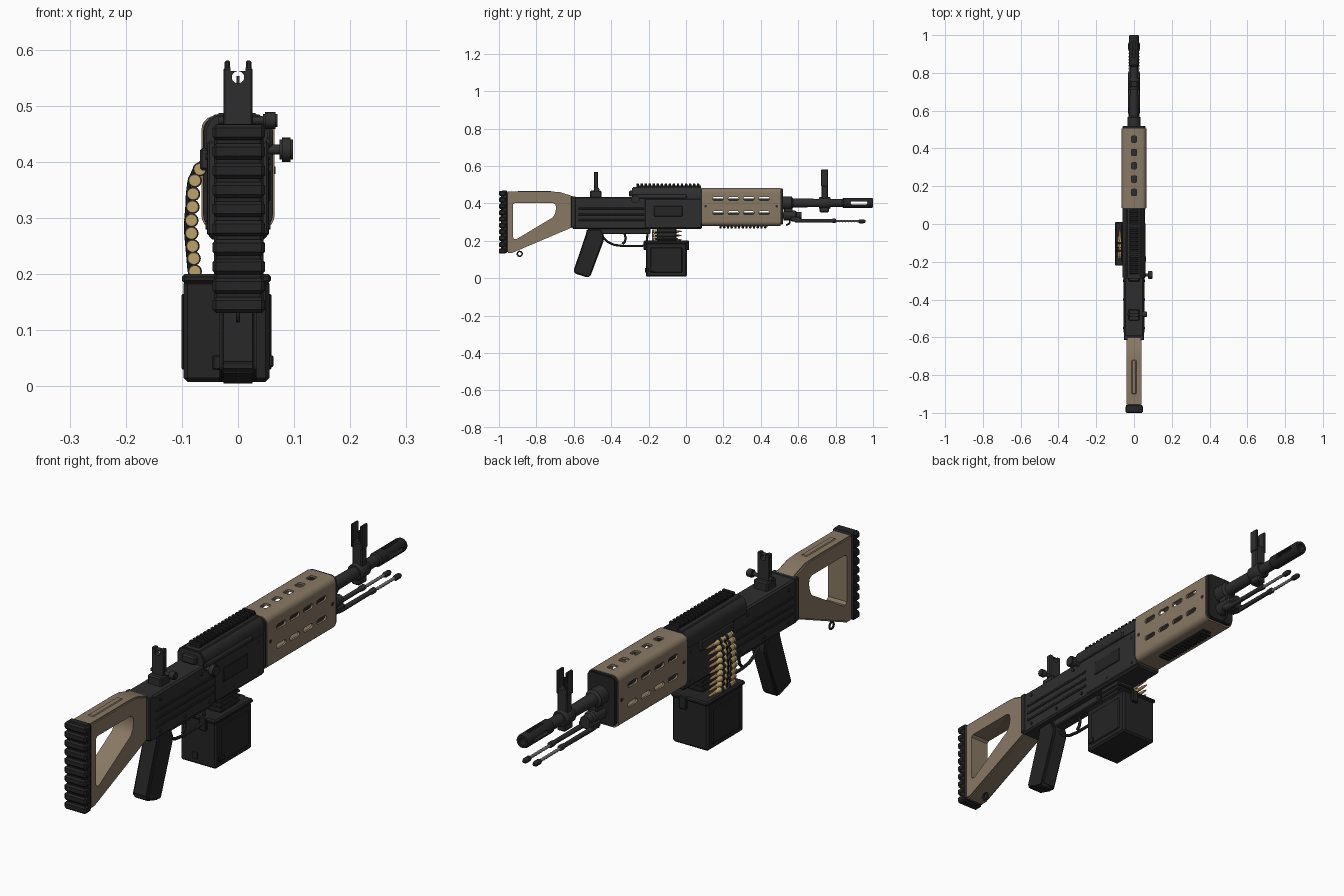
import bpy, bmesh, math
from mathutils import Vector

if "Cube" in bpy.data.objects:
    bpy.data.objects.remove(bpy.data.objects["Cube"])


def material(name, c):
    m = bpy.data.materials.new(name)
    m.diffuse_color = (*c, 1)
    m.use_nodes = True
    m.node_tree.nodes["Principled BSDF"].inputs["Base Color"].default_value = m.diffuse_color
    return m


DARK = material("dark gunmetal", (0.027, 0.027, 0.028))
BLACK = material("black polymer", (0.018, 0.018, 0.019))
TAN = material("tan polymer", (0.25, 0.19, 0.127))
BRASS = material("brass", (0.50, 0.36, 0.15))
COPPER = material("copper", (0.36, 0.20, 0.09))
STEEL = material("grey steel", (0.16, 0.16, 0.16))


def finish(name, bm, mat, bev=0.0, seg=2):
    bmesh.ops.recalc_face_normals(bm, faces=bm.faces[:])
    if bev:
        es = [e for e in bm.edges if e.is_manifold and e.calc_face_angle(0) > 0.6]
        bmesh.ops.bevel(bm, geom=es, offset=bev, segments=seg, affect='EDGES', clamp_overlap=True)
    me = bpy.data.meshes.new(name)
    bm.to_mesh(me)
    bm.free()
    me.materials.append(mat)
    ob = bpy.data.objects.new(name, me)
    bpy.context.collection.objects.link(ob)
    return ob


def prism(name, pts, a, b, mat, axis='x', bev=0.0, seg=2):
    """Extrude a 2D outline from a to b along an axis."""
    put = {'x': lambda p, d: (d, p[0], p[1]), 'y': lambda p, d: (p[0], d, p[1]),
           'z': lambda p, d: (p[0], p[1], d)}[axis]
    bm = bmesh.new()
    A = [bm.verts.new(put(p, a)) for p in pts]
    B = [bm.verts.new(put(p, b)) for p in pts]
    bm.faces.new(A)
    bm.faces.new(B[::-1])
    for i in range(len(pts)):
        j = (i + 1) % len(pts)
        bm.faces.new((A[i], B[i], B[j], A[j]))
    return finish(name, bm, mat, bev, seg)


def box(name, x0, x1, y0, y1, z0, z1, mat, bev=0.003):
    return prism(name, [(y0, z0), (y1, z0), (y1, z1), (y0, z1)], x0, x1, mat, 'x', bev, 1)


def lathe(name, x, z, prof, mat, n=24):
    """Round part along y from (y, radius) pairs."""
    bm = bmesh.new()
    rings = [[bm.verts.new((x + r * math.cos(t * math.tau / n), y, z + r * math.sin(t * math.tau / n)))
              for t in range(n)] for y, r in prof]
    for R, S in zip(rings, rings[1:]):
        for i in range(n):
            bm.faces.new((R[i], R[(i + 1) % n], S[(i + 1) % n], S[i]))
    bm.faces.new(rings[0])
    bm.faces.new(rings[-1])
    return finish(name, bm, mat)


def circle(u, v, r, n=16):
    return [(u + r * math.cos(i * math.tau / n), v + r * math.sin(i * math.tau / n)) for i in range(n)]


def rounded(u, v, hw, hh, r, n=5):
    """Rounded rectangle outline centred on (u, v)."""
    return [(u + sx * (hw - r) + r * math.cos(a), v + sy * (hh - r) + r * math.sin(a))
            for k, (sx, sy) in enumerate([(1, 1), (-1, 1), (-1, -1), (1, -1)])
            for a in [(k + i / n) * math.pi / 2 for i in range(n + 1)]]


def activate(obs):
    bpy.ops.object.select_all(action='DESELECT')
    for o in obs:
        o.select_set(True)
    bpy.context.view_layer.objects.active = obs[0]


def cut(ob, cutters):
    for c in cutters:
        m = ob.modifiers.new("cut", 'BOOLEAN')
        m.operation, m.solver, m.object = 'DIFFERENCE', 'EXACT', c
        activate([ob])
        bpy.ops.object.modifier_apply(modifier=m.name)
        bpy.data.objects.remove(c)


def join(name, obs):
    activate(obs)
    bpy.ops.object.join()
    obs[0].name = name
    return obs[0]


def tube(name, pts, r, mat, cyclic=False):
    cu = bpy.data.curves.new(name, 'CURVE')
    cu.dimensions, cu.bevel_depth, cu.bevel_resolution, cu.use_fill_caps = '3D', r, 2, True
    s = cu.splines.new('POLY')
    s.points.add(len(pts) - 1)
    s.use_cyclic_u = cyclic
    for p, q in zip(s.points, pts):
        p.co = (*q, 1)
    cu.materials.append(mat)
    ob = bpy.data.objects.new(name, cu)
    bpy.context.collection.objects.link(ob)
    activate([ob])
    bpy.ops.object.convert(target='MESH')
    return bpy.context.object


# Butt pad with horizontal ridges
pad = [box("pad", -.043, .045, -.988, -.955, .135, .468, BLACK, .006)]
pad += [box("ridge", -.045, .048, -1, -.962, .131 + i * .0342, .159 + i * .0342, BLACK, .006) for i in range(10)]
join("butt_pad", pad)

# Skeleton stock with a triangular opening
stock = prism("stock", [(-.958, .135), (-.93, .135), (-.6, .275), (-.594, .275), (-.594, .433), (-.62, .443),
                        (-.674, .46), (-.72, .463), (-.958, .463)], -.04, .04, TAN, bev=.009)
cut(stock, [prism("hole", [(-.915, .402), (-.925, .394), (-.925, .218), (-.917, .208), (-.905, .209), (-.712, .325),
                           (-.70, .345), (-.694, .375), (-.698, .393), (-.712, .402)], -.1, .1, TAN)])
box("stock_top_strap", -.012, .012, -.9, -.72, .459, .466, TAN)
tube("rear_sling_loop", [(0, *p) for p in circle(-.889, .13, .013)], .004, DARK, True)

# Receiver, ribs, rivets
box("receiver", -.052, .052, -.608, .085, .262, .435, DARK, .006)
box("receiver_rear_plate", -.054, .054, -.615, -.59, .27, .437, DARK)
box("receiver_front_body", -.055, .055, -.22, .085, .268, .425, DARK, .004)
ribs = [box("rib", s * .05, s * .0555, -.575, -.225, z - .005, z + .005, DARK, .002)
        for s in (-1, 1) for z in (.31, .34, .372)]
join("receiver_ribs", ribs)
rivets = [prism("rivet", circle(y, z, .006, 10), s * .05, s * .0575, DARK)
          for s in (-1, 1) for y, z in ((-.55, .285), (-.4, .285), (-.25, .285), (-.1, .29), (.05, .29), (.05, .4),
                                        (-.55, .41), (-.3, .41))]
join("receiver_rivets", rivets)
box("ejection_port_cover", .05, .058, -.17, -.02, .33, .385, BLACK, .002)

# Feed cover, hinge, latch and top rail
prism("feed_cover", [(-.06, .42), (.055, .42), (.057, .455), (.047, .477), (.035, .487), (-.038, .487), (-.052, .477),
                     (-.06, .46)], -.288, .083, DARK, 'y', .004)
lathe("cover_side_roll", .049, .436, [(-.285, .008), (-.28, .013), (.0, .013), (.005, .008)], DARK, 16)
box("cover_latch", -.03, .03, -.305, -.28, .437, .468, DARK, .005)
box("feed_tray", -.068, -.03, -.2, .0, .385, .425, DARK, .004)


def rail(name, y0, y1, z0, zm, z1, hw, n):
    p = (y1 - y0) / n
    lo, hi = sorted((z0, zm))
    parts = [box("bar", -hw * .8, hw * .8, y0, y1, lo, hi, BLACK, 0)]
    lo, hi = sorted((zm, z1))
    parts += [box("tooth", -hw, hw, y0 + i * p, y0 + (i + .6) * p, lo - .001, hi, BLACK, .002) for i in range(n)]
    join(name, parts)


rail("top_rail", -.265, .08, .485, .495, .506, .025, 16)
rail("lower_rail", .178, .438, .284, .276, .267, .025, 13)

# Charging handle on the right
lathe_parts = [prism("stem", circle(-.27, .422, .009), .04, .08, DARK),
               prism("knob", circle(-.27, .422, .022), .074, .098, DARK, bev=.004)]
join("charging_handle", lathe_parts)

# Rear sight
leaf = box("rear_sight_leaf", -.026, .026, -.492, -.470, .445, .568, DARK, .003)
cut(leaf, [prism("peep", circle(0, .551, .011), -.6, -.4, DARK, 'y'),
           box("notch", -.013, .013, -.6, -.4, .562, .6, DARK, 0)])
box("rear_sight_base", -.03, .03, -.512, -.452, .43, .468, DARK, .005)
join("rear_sight_knob", [prism("s", circle(-.478, .474, .007), -.035, .06, DARK),
                         prism("k", circle(-.478, .474, .015, 12), .045, .07, DARK, bev=.003)])

# Hollow vented handguard
guard = prism("handguard", rounded(0, .381, .065, .101, .024), .085, .505, TAN, 'y')
slots = [prism("bore", rounded(0, .381, .057, .093, .018), 0, .6, TAN, 'y')]
for i in range(4):
    slots += [prism("slot", rounded(.172 + i * .082, z, .029, .0095, .0094), -.1, .1, TAN) for z in (.425, .349)]
slots += [prism("vent", rounded(0, .167 + i * .0705, .014, .017, .006), .44, .55, TAN, 'z') for i in range(5)]
cut(guard, slots)
prism("handguard_front_cap", rounded(0, .383, .061, .097, .022), .495, .518, BLACK, 'y', .003)
prism("handguard_rear_ring", rounded(0, .381, .062, .098, .022), .078, .092, BLACK, 'y')
join("handguard_screws", [prism("screw", circle(y, z, .007, 10), s * .06, s * .067, DARK)
                          for s in (-1, 1) for y, z in ((.105, .385), (.485, .385))])

# Barrel, gas tube and slotted muzzle
lathe("barrel", 0, .402, [(.05, .024), (.515, .024), (.515, .034), (.565, .034), (.572, .024), (.72, .022),
                          (.845, .021)], DARK)
muzzle = lathe("muzzle", 0, .402, [(.835, .021), (.842, .027), (.99, .027), (1, .024)], BLACK)
cut(muzzle, [lathe("bore", 0, .402, [(.86, .014), (1.1, .014)], BLACK, 16),
             prism("slot_x", rounded(.925, .402, .045, .008, .0079), -.1, .1, BLACK),
             prism("slot_z", rounded(0, .925, .008, .045, .0079), .41, .6, BLACK, 'z')])
lathe("gas_tube", 0, .335, [(.08, .016), (.52, .016), (.52, .026), (.585, .026), (.59, .02), (.618, .02)], DARK, 18)
box("gas_block", -.016, .016, .525, .57, .33, .40, DARK, .004)

# Front sight with two ears
lathe("front_sight_collar", 0, .402, [(.71, .028), (.715, .031), (.768, .031), (.773, .028)], DARK)
box("front_sight_foot", -.018, .018, .715, .765, .352, .39, DARK, .005)
box("front_sight_stem", -.021, .021, .725, .758, .42, .515, DARK, .004)
join("front_sight_ears", [box("ear", s * .019 - .005, s * .019 + .005, .722, .76, .49, .581, DARK, .003)
                          for s in (-1, 1)])
box("front_sight_post", -.0025, .0025, .738, .744, .51, .553, DARK, 0)

# Folded bipod
box("bipod_mount", -.03, .03, .56, .615, .302, .328, DARK, .005)
tube("front_sling_loop", [(0, .53, .32), (0, .555, .315), (0, .553, .292), (0, .535, .283)], .005, DARK)
for s, side in ((-1, "left"), (1, "right")):
    lathe("bipod_leg_" + side, s * .022, .307, [(.58, .008), (.6, .0095), (.77, .0085), (.785, .011), (.80, .011),
                                               (.803, .006)], DARK, 12)
    prof = [(.79 + i * .008, (.0065, .0048)[i % 2]) for i in range(18)]
    lathe("bipod_rod_" + side, s * .022, .305, prof, STEEL, 12)
    lathe("bipod_foot_" + side, s * .022, .304, [(.922, .007), (.928, .0105), (.95, .0105), (.96, .006)], BLACK, 12)

# Pistol grip, trigger and guard
prism("pistol_grip", [(-.53, .265), (-.535, .235), (-.602, .038), (-.596, .025), (-.525, .003), (-.512, .008),
                      (-.44, .2), (-.438, .225), (-.455, .265)], -.033, .033, BLACK, bev=.016, seg=3)
box("trigger_housing", -.024, .024, -.5, -.19, .235, .268, DARK, .004)
tube("trigger_guard", [(0, -.45, .225), (0, -.42, .195), (0, -.385, .178), (0, -.34, .172), (0, -.235, .172),
                       (0, -.212, .18), (0, -.205, .24)], .006, DARK)
tube("trigger", [(0, -.33, .24), (0, -.322, .215), (0, -.327, .195), (0, -.34, .182)], .006, DARK)

# Ammunition box, lid, neck and fittings
box("ammo_box", -.097, .056, -.215, .005, .008, .19, BLACK, .007)
box("ammo_box_lid", -.1, .059, -.221, .011, .184, .2, BLACK, .005)
join("ammo_box_panels", [box("panel", x0, x1, -.19, -.02, .03, .165, BLACK, .003) for x0, x1 in ((-.101, -.09), (.05, .06))])
join("ammo_box_latches", [box("l", -.045, -.02, -.22, -.2, .03, .055, BLACK, .002),
                          box("l", .03, .063, -.2, -.17, .035, .055, BLACK, .002),
                          box("l", -.01, .02, -.226, -.2, .15, .2, BLACK, .003),
                          box("l", -.01, .02, 0, .016, .15, .2, BLACK, .003)])
neck = [box("neck", -.036, .036, -.155, -.052, .195, .27, DARK)]
neck += [box("rib", -.04, .04, -.165, -.044, z, z + .009, DARK, .002) for z in (.205, .223, .241)]
join("ammo_box_neck", neck)

# Cartridge belt hanging on the left
path = [(-.052, .404), (-.068, .387), (-.077, .367), (-.080, .343), (-.081, .32), (-.083, .296), (-.083, .273),
        (-.081, .25), (-.079, .228), (-.077, .205)]
cases, tips, links = [], [], []
for i, (x, z) in enumerate(path):
    cases.append(lathe("case", x, z, [(-.182, .0105), (-.178, .0115), (-.174, .009), (-.17, .0112), (-.092, .0108),
                                      (-.08, .007), (-.065, .007)], BRASS, 14))
    tips.append(lathe("tip", x, z, [(-.066, .0062), (-.045, .0055), (-.03, .0035), (-.022, .001)], COPPER, 12))
    for y in (-.148, -.108):
        links.append(lathe("link", x, z, [(y, .0128), (y + .012, .0128)], BLACK, 14))
    if i:
        px, pz = path[i - 1]
        links.append(tube("bar", [(px - .009, -.125, pz), (x - .009, -.125, z)], .004, BLACK))
join("belt_cases", cases)
join("belt_bullets", tips)
join("belt_links", links)

# Smooth round surfaces, keep hard edges
activate([o for o in bpy.data.objects if o.type == 'MESH'])
bpy.ops.object.shade_smooth_by_angle(angle=math.radians(35))
